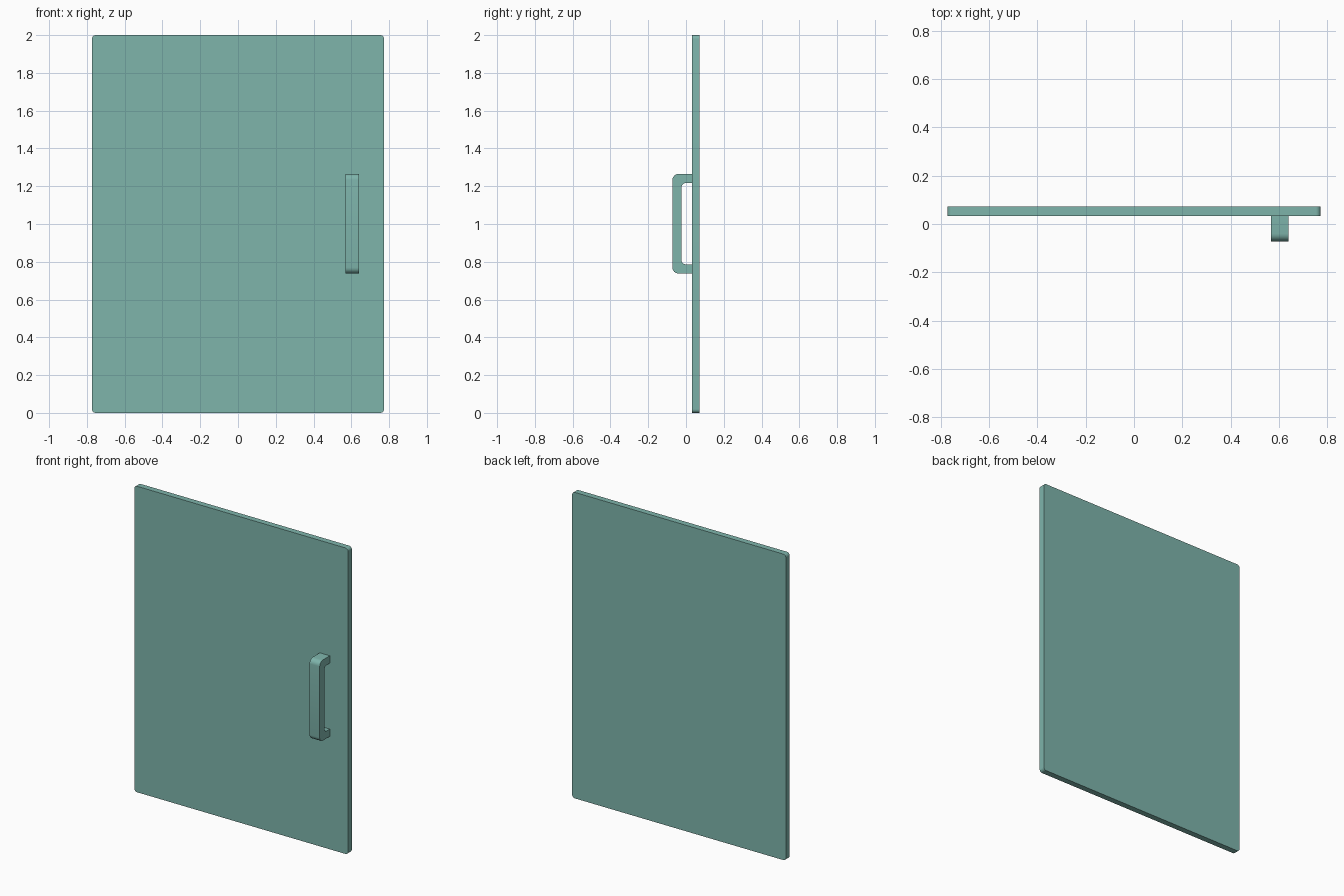
import bpy, bmesh, math

if "Cube" in bpy.data.objects:
    bpy.data.objects.remove(bpy.data.objects["Cube"])

teal = bpy.data.materials.new("teal")
teal.diffuse_color = (0.21, 0.46, 0.41, 1)
teal.use_nodes = True
teal.node_tree.nodes["Principled BSDF"].inputs["Base Color"].default_value = teal.diffuse_color


def arc(cx, cz, r, a0, a1, n=6):
    """Points on an arc, angles in degrees."""
    return [(cx + r * math.cos(math.radians(a0 + (a1 - a0) * i / n)),
             cz + r * math.sin(math.radians(a0 + (a1 - a0) * i / n))) for i in range(n + 1)]


def prism(name, points, to_3d, offset):
    """Extrude a flat outline into a solid part."""
    bm = bmesh.new()
    face = bm.faces.new([bm.verts.new(to_3d(*p)) for p in points])
    side = bmesh.ops.extrude_face_region(bm, geom=[face])["geom"]
    bmesh.ops.translate(bm, vec=offset, verts=[v for v in side if isinstance(v, bmesh.types.BMVert)])
    bmesh.ops.recalc_face_normals(bm, faces=bm.faces)
    mesh = bpy.data.meshes.new(name)
    bm.to_mesh(mesh)
    bm.free()
    mesh.materials.append(teal)
    ob = bpy.data.objects.new(name, mesh)
    bpy.context.collection.objects.link(ob)
    bpy.context.view_layer.objects.active = ob
    ob.select_set(True)
    bpy.ops.object.shade_smooth_by_angle(angle=math.radians(35))
    ob.select_set(False)
    return ob


# Door panel: rounded rectangle outline, extruded in y
W, H, R = 0.773, 2.0, 0.02
panel = (arc(W - R, R, R, -90, 0) + arc(W - R, H - R, R, 0, 90)
         + arc(-W + R, H - R, R, 90, 180) + arc(-W + R, R, R, 180, 270))
prism("door_panel", panel, lambda x, z: (x, 0.033, z), (0, 0.039, 0))

# Pull handle: C-shaped profile in the yz plane, extruded in x
Y0, Y1, Z0, Z1, T = -0.072, 0.033, 0.738, 1.265, 0.048
RO, RI = 0.032, 0.024
handle = ([(Y1, Z1)] + arc(Y0 + RO, Z1 - RO, RO, 90, 180)
          + arc(Y0 + RO, Z0 + RO, RO, 180, 270) + [(Y1, Z0), (Y1, Z0 + T)]
          + arc(Y0 + T + RI, Z0 + T + RI, RI, 270, 180)
          + arc(Y0 + T + RI, Z1 - T - RI, RI, 180, 90) + [(Y1, Z1 - T)])
prism("pull_handle", handle, lambda y, z: (0.568, y, z), (0.073, 0, 0))
